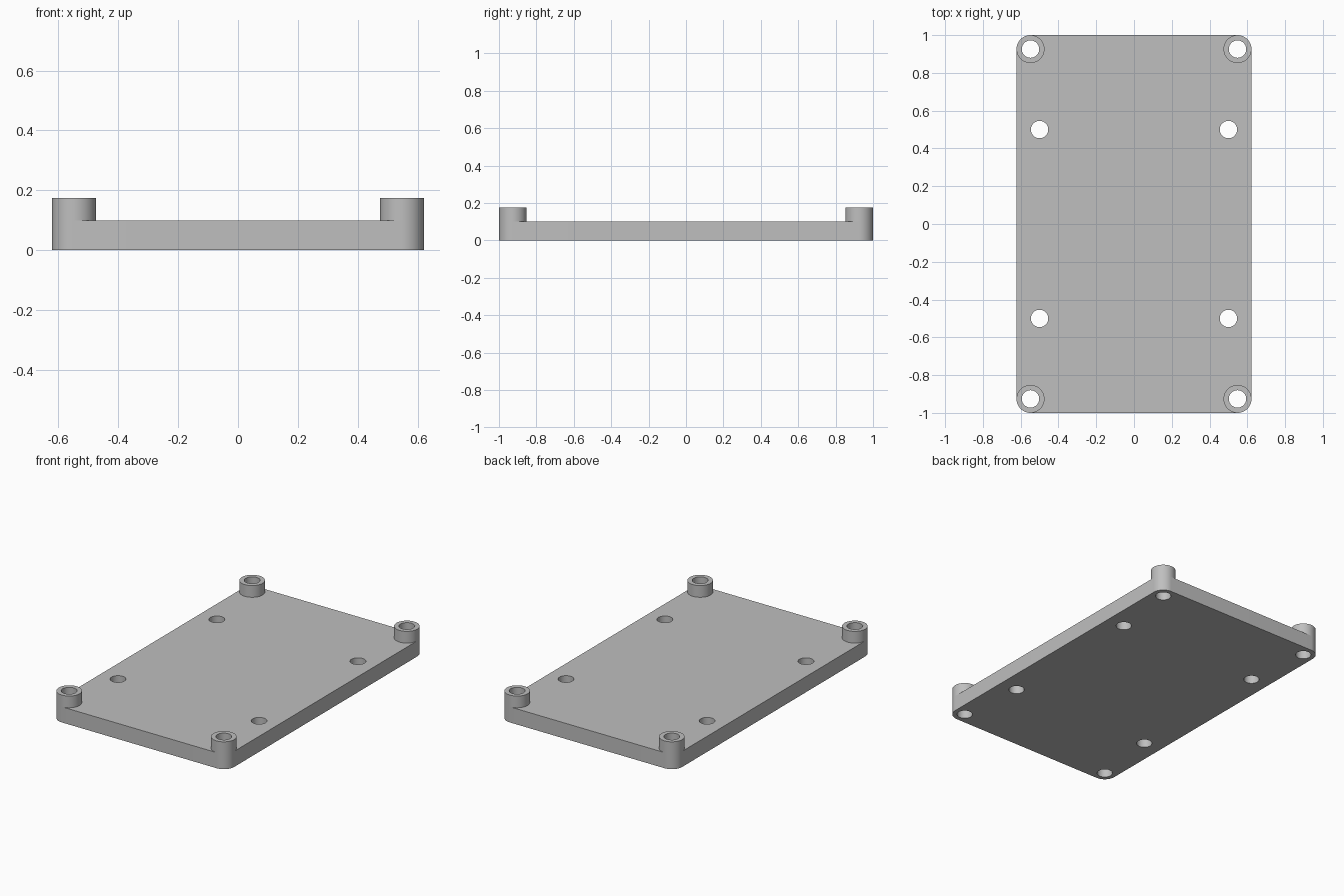
import bpy
import bmesh
from math import sin, cos, pi

HALF_X, HALF_Y = 0.622, 1.0
PLATE_TOP, POST_TOP = 0.10, 0.175
POST_R, HOLE_R = 0.074, 0.046
MOUNT = 0.5
SEGMENTS = 64
CORNERS = [(1, 1), (-1, 1), (-1, -1), (1, -1)]

cube = bpy.data.objects.get("Cube")
if cube:
    bpy.data.objects.remove(cube, do_unlink=True)

grey = bpy.data.materials.new("light grey")
grey.use_nodes = True
colour = (0.52, 0.52, 0.52, 1)
grey.diffuse_color = colour
grey.node_tree.nodes["Principled BSDF"].inputs["Base Color"].default_value = colour


def arc(cx, cy, radius, start, steps):
    """Points round a centre, one step being a full circle over SEGMENTS."""
    angles = [start + 2 * pi * i / SEGMENTS for i in range(steps)]
    return [(cx + radius * cos(a), cy + radius * sin(a)) for a in angles]


def circle(cx, cy, radius):
    return arc(cx, cy, radius, 0, SEGMENTS)


def extrude_loops(name, loops, bottom, top):
    """Solid from an outer loop and hole loops."""
    bm = bmesh.new()
    for loop in loops:
        verts = [bm.verts.new((x, y, bottom)) for x, y in loop]
        for i, v in enumerate(verts):
            bm.edges.new((verts[i - 1], v))
    bmesh.ops.triangle_fill(bm, use_beauty=True, edges=bm.edges[:])
    result = bmesh.ops.extrude_face_region(bm, geom=bm.faces[:], use_keep_orig=True)
    raised = [g for g in result["geom"] if isinstance(g, bmesh.types.BMVert)]
    bmesh.ops.translate(bm, verts=raised, vec=(0, 0, top - bottom))
    bmesh.ops.recalc_face_normals(bm, faces=bm.faces[:])
    mesh = bpy.data.meshes.new(name)
    bm.to_mesh(mesh)
    bm.free()
    mesh.materials.append(grey)
    obj = bpy.data.objects.new(name, mesh)
    bpy.context.collection.objects.link(obj)
    bpy.ops.object.select_all(action="DESELECT")
    obj.select_set(True)
    bpy.context.view_layer.objects.active = obj
    bpy.ops.object.shade_smooth_by_angle(angle=pi / 6)
    return obj


# Base plate: rounded rectangle with corner and mounting holes
post_x, post_y = HALF_X - POST_R, HALF_Y - POST_R
outline = []
for i, (sx, sy) in enumerate(CORNERS):
    outline += arc(sx * post_x, sy * post_y, POST_R, i * pi / 2, SEGMENTS // 4 + 1)
holes = [circle(sx * post_x, sy * post_y, HOLE_R) for sx, sy in CORNERS]
holes += [circle(sx * MOUNT, sy * MOUNT, HOLE_R) for sx, sy in CORNERS]
extrude_loops("base_plate", [outline] + holes, 0, PLATE_TOP)

# Hollow corner posts, flush with the rounded corners
names = ["back_left_post", "back_right_post", "front_right_post", "front_left_post"]
for name, (sx, sy) in zip(names, CORNERS):
    x, y = sx * post_x, sy * post_y
    extrude_loops(name, [circle(x, y, POST_R), circle(x, y, HOLE_R)], PLATE_TOP, POST_TOP)
